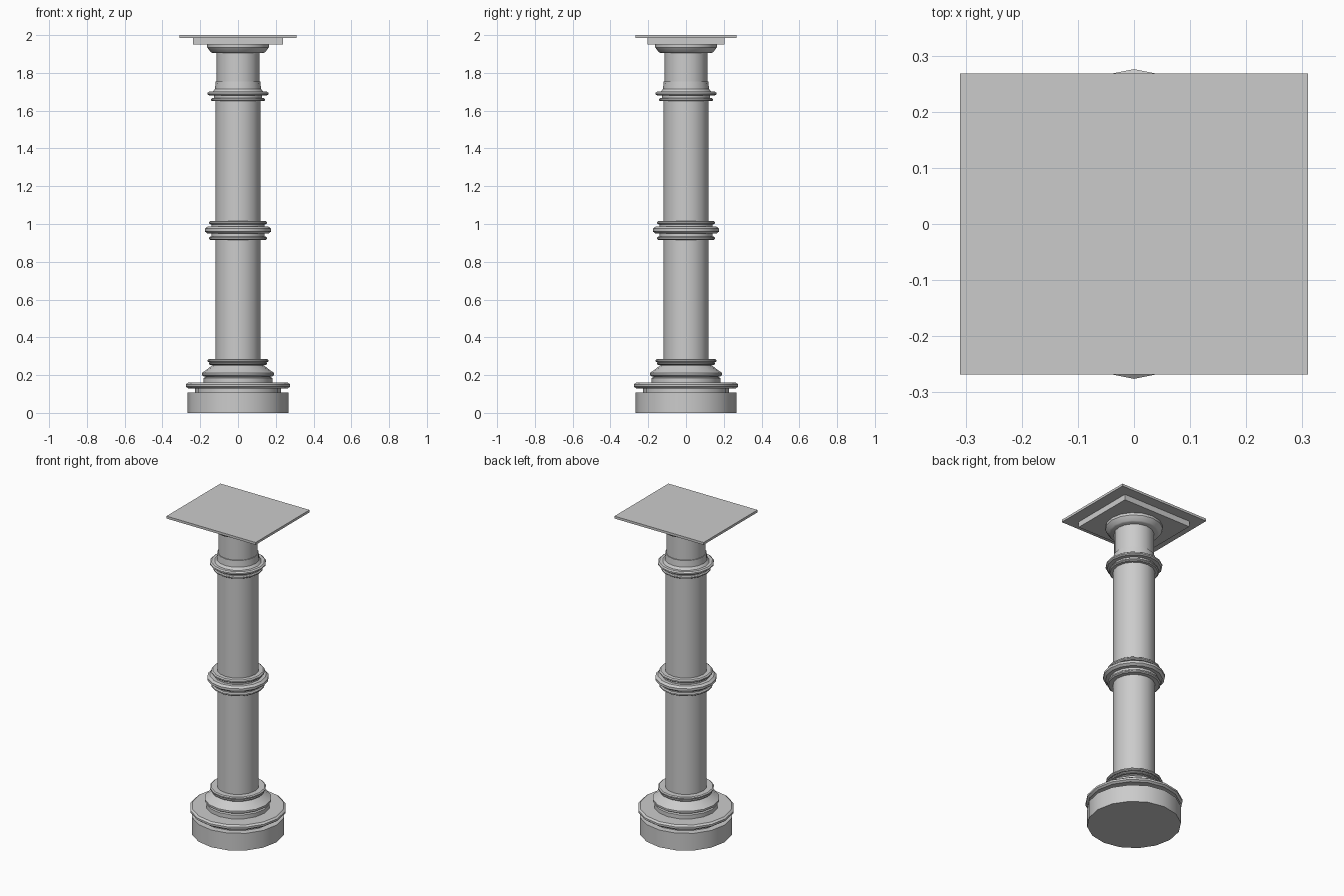
import bpy, bmesh, math

if "Cube" in bpy.data.objects:
    bpy.data.objects.remove(bpy.data.objects["Cube"])

SIDES = 16


def finish(name, bm):
    bmesh.ops.recalc_face_normals(bm, faces=bm.faces)
    me = bpy.data.meshes.new(name)
    bm.to_mesh(me)
    bm.free()
    ob = bpy.data.objects.new(name, me)
    bpy.context.collection.objects.link(ob)
    return ob


def lathe(name, profile):
    """Turn an (r, z) profile into a capped 16-sided solid."""
    bm = bmesh.new()
    rings = [[bm.verts.new((r * math.cos(2 * math.pi * i / SIDES),
                            r * math.sin(2 * math.pi * i / SIDES), z))
              for i in range(SIDES)] for r, z in profile]
    for a, b in zip(rings, rings[1:]):
        for i in range(SIDES):
            j = (i + 1) % SIDES
            bm.faces.new((a[i], a[j], b[j], b[i]))
    bm.faces.new(rings[0][::-1])
    bm.faces.new(rings[-1])
    ob = finish(name, bm)
    bpy.ops.object.select_all(action='DESELECT')
    ob.select_set(True)
    bpy.context.view_layer.objects.active = ob
    bpy.ops.object.shade_smooth_by_angle(angle=math.radians(30))
    return ob


def ring(name, r, z0, z1, inner):
    """Rounded moulding with a bevelled rim."""
    h = z1 - z0
    return lathe(name, [(inner, z0), (r - 0.4 * h, z0), (r, z0 + 0.3 * h),
                        (r, z1 - 0.3 * h), (r - 0.4 * h, z1), (inner, z1)])


def slab(name, hx, hy, z0, z1):
    bm = bmesh.new()
    bmesh.ops.create_cube(bm, size=1)
    for v in bm.verts:
        v.co = (v.co.x * 2 * hx, v.co.y * 2 * hy, z0 + (v.co.z + 0.5) * (z1 - z0))
    return finish(name, bm)


# Plinth and stepped foot
lathe("plinth", [(0.267, 0), (0.267, 0.108)])
lathe("plinth_step", [(0.228, 0.108), (0.228, 0.13)])
ring("plinth_rim", 0.276, 0.13, 0.16, 0.18)
lathe("foot_step", [(0.183, 0.16), (0.183, 0.185), (0.172, 0.19), (0.172, 0.196)])
lathe("foot_flare", [(0.18, 0.193), (0.191, 0.2), (0.191, 0.212), (0.178, 0.22),
                     (0.136, 0.252), (0.136, 0.262)])
ring("foot_collar_lower", 0.153, 0.254, 0.267, 0.12)
ring("foot_collar", 0.161, 0.268, 0.285, 0.12)

# Shaft
lathe("shaft", [(0.12, 0.26), (0.12, 1.66)])

# Middle band
for tag, z in (("lower", 0.915), ("upper", 0.998)):
    ring("band_" + tag, 0.153, z, z + 0.019, 0.12)
lathe("band_core", [(0.14, 0.93), (0.14, 1.0)])
ring("band_middle", 0.176, 0.95, 0.986, 0.12)

# Upper collars and neck
ring("neck_collar_lower", 0.143, 1.65, 1.666, 0.12)
lathe("neck_core", [(0.128, 1.66), (0.128, 1.685)])
ring("neck_collar", 0.161, 1.68, 1.701, 0.11)
lathe("neck_flare", [(0.135, 1.70), (0.122, 1.715), (0.118, 1.755)])
lathe("neck", [(0.113, 1.70), (0.113, 1.91)])

# Capital and table top
lathe("capital", [(0.135, 1.905), (0.145, 1.91), (0.163, 1.935), (0.163, 1.952)])
slab("capital_block", 0.238, 0.204, 1.95, 1.986)
slab("top_slab", 0.31, 0.268, 1.985, 2.0)
